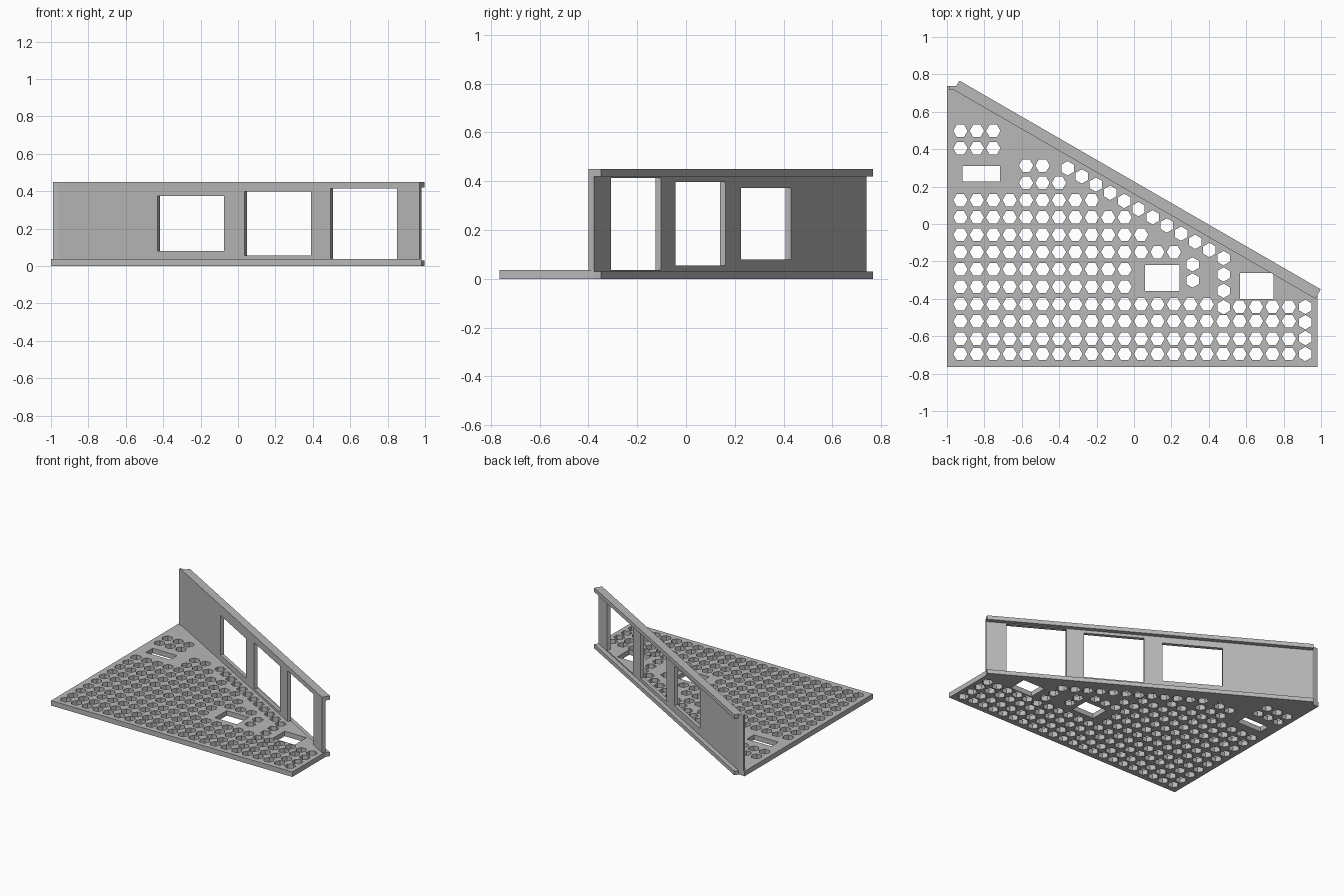
import bpy, bmesh
from math import cos, sin, pi, radians
from mathutils import Vector

cube = bpy.data.objects.get("Cube")
if cube:
    bpy.data.objects.remove(cube, do_unlink=True)

grey = bpy.data.materials.new("plain grey")
grey.use_nodes = True
grey.diffuse_color = (0.48, 0.48, 0.48, 1)
grey.node_tree.nodes["Principled BSDF"].inputs["Base Color"].default_value = grey.diffuse_color


def prisms(name, items):
    """One object from upright prisms, each (outline, low z, high z)."""
    bm = bmesh.new()
    for outline, low, high in items:
        face = bm.faces.new([bm.verts.new((x, y, low)) for x, y in outline])
        grown = bmesh.ops.extrude_face_region(bm, geom=[face])["geom"]
        verts = [v for v in grown if isinstance(v, bmesh.types.BMVert)]
        bmesh.ops.translate(bm, verts=verts, vec=(0, 0, high - low))
    bmesh.ops.recalc_face_normals(bm, faces=bm.faces)
    mesh = bpy.data.meshes.new(name)
    bm.to_mesh(mesh)
    bm.free()
    mesh.materials.append(grey)
    ob = bpy.data.objects.new(name, mesh)
    bpy.context.collection.objects.link(ob)
    return ob


def cut(ob, cutter):
    """Subtract the cutter and throw it away."""
    cutter.hide_render = True
    mod = ob.modifiers.new("openings", "BOOLEAN")
    mod.operation = "DIFFERENCE"
    mod.solver = "EXACT"
    mod.object = cutter
    bpy.context.view_layer.objects.active = ob
    bpy.ops.object.modifier_apply(modifier=mod.name)
    bpy.data.objects.remove(cutter, do_unlink=True)


# Slanted wall frame: distance along the wall and offset outward from it
ALONG = Vector((cos(radians(30)), -sin(radians(30))))
OUT = Vector((sin(radians(30)), cos(radians(30))))


def on_wall(t, offset):
    return tuple(ALONG * t + OUT * offset)


def strip(t0, t1, near, far):
    return [on_wall(t0, near), on_wall(t1, near), on_wall(t1, far), on_wall(t0, far)]


def rect(x0, x1, y0, y1):
    return [(x0, y0), (x1, y0), (x1, y1), (x0, y1)]


def hexagon(x, y, turn=0):
    return [(x + 0.0385 * cos(turn + k * pi / 3), y + 0.0385 * sin(turn + k * pi / 3))
            for k in range(6)]


LEFT, RIGHT = -1.192, 1.039
INNER, BODY, RIM = 0.139, 0.165, 0.197
FLOOR, TOP, LIP = 0.037, 0.449, 0.03
PITCH, ROW = 0.0878, 0.0925

# Floor plate
floor = prisms("floor_plate", [([
    (-1, -0.765), (0.982, -0.765), on_wall(RIGHT, BODY),
    on_wall(LEFT, BODY), (-1, 0.739)], 0, FLOOR)])

# Regular vent grid: first and last column of each row, from the front
holes = []
rows = [(-0.695, 0, 20), (-0.613, 0, 20), (-0.52, 0, 20), (-0.43, 0, 15), (-0.443, 17, 20)]
spans = [(0, 10), (0, 10), (0, 13), (0, 11), (0, 10), (0, 8), (4, 6), (4, 5), (0, 2), (0, 2)]
rows += [(-0.335 + ROW * k, a, b) for k, (a, b) in enumerate(spans)]
for y, first, last in rows:
    holes += [hexagon(-0.928 + PITCH * i, y) for i in range(first, last + 1)]

# Turned vents: diagonal row beside the wall and short columns
for k in range(12):
    holes.append(hexagon(-0.355 + 0.0758 * k, 0.298 - 0.0437 * k, pi / 6))
for x, ys in ((0.479, (-0.27, -0.357, -0.445)), (0.313, (-0.216, -0.302)),
              (0.916, (-0.443, -0.525, -0.61, -0.695))):
    holes += [hexagon(x, y, pi / 6) for y in ys]

# Cable openings
holes += [rect(-0.918, -0.717, 0.228, 0.31), rect(0.06, 0.242, -0.357, -0.218),
          rect(0.567, 0.747, -0.4, -0.262)]
cut(floor, prisms("floor_cutter", [(h, -0.05, 0.1) for h in holes]))

# Wall with a small end block on its right-hand side
wall = prisms("slanted_wall", [([
    (-0.99, 0.72), on_wall(LEFT, INNER), on_wall(RIGHT, INNER),
    on_wall(RIGHT, BODY), on_wall(LEFT, BODY), (-0.99, 0.739)], FLOOR, TOP)])

# Three windows
windows = []
for x0, low, high in ((-0.43, 0.08, 0.373), (0.035, 0.055, 0.397), (0.495, 0.03, 0.414)):
    t0 = (x0 - INNER * OUT.x) / ALONG.x
    windows.append((strip(t0, t0 + 0.41, INNER - 0.1, BODY + 0.1), low, high))
cut(wall, prisms("window_cutter", windows))

# Outer rims along the wall's bottom and top
for name, low in (("bottom_rim", 0), ("top_rim", TOP - LIP)):
    prisms(name, [(strip(LEFT, RIGHT, BODY, RIM), low, low + LIP)])
